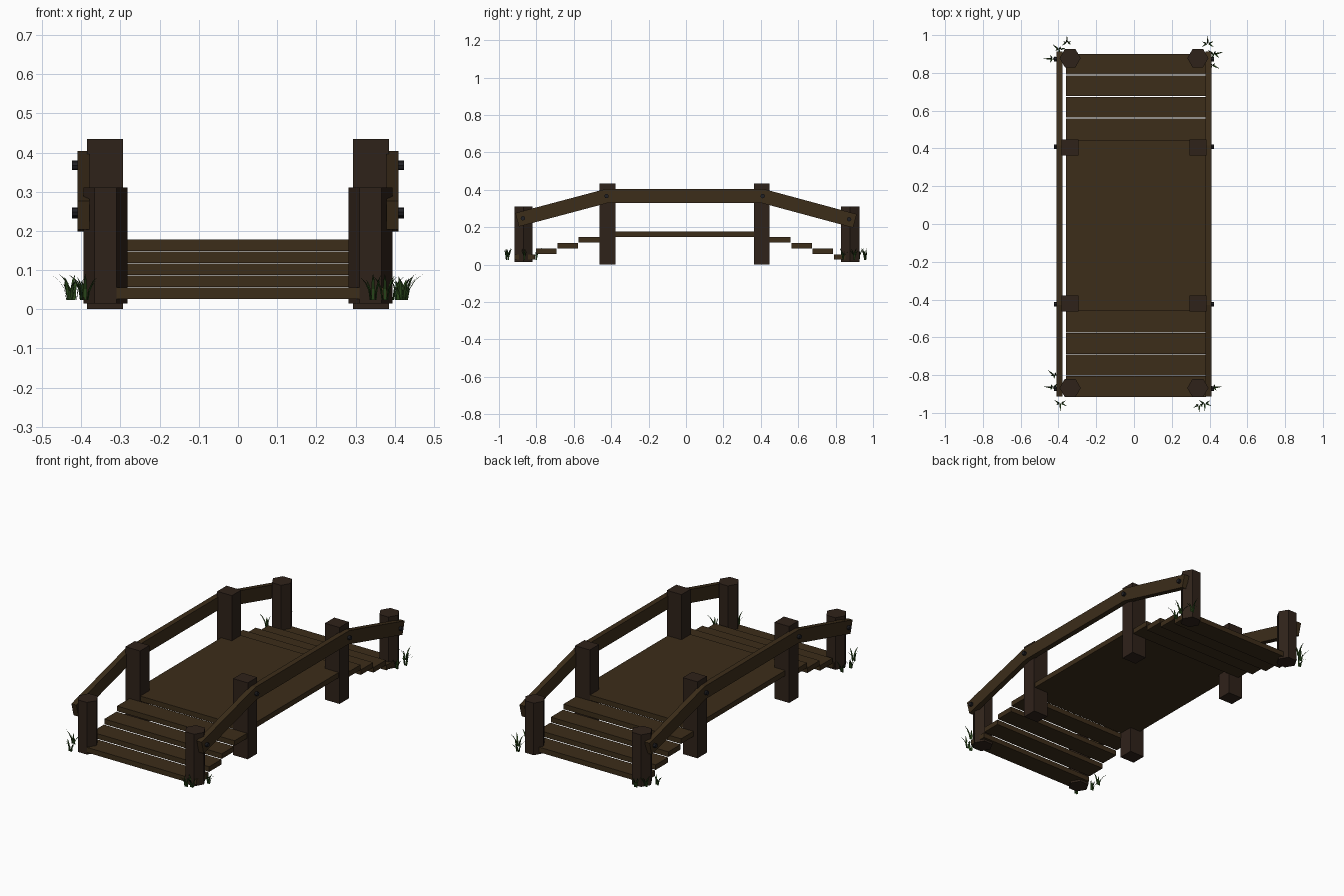
import bpy, bmesh, math, random
from mathutils import Vector

if "Cube" in bpy.data.objects:
    bpy.data.objects.remove(bpy.data.objects["Cube"])

random.seed(4)


def material(name, rgb):
    m = bpy.data.materials.new(name)
    m.diffuse_color = (*rgb, 1)
    m.use_nodes = True
    m.node_tree.nodes["Principled BSDF"].inputs["Base Color"].default_value = m.diffuse_color
    return m


PLANK = material("plank_wood", (0.045, 0.026, 0.010))
POST = material("post_wood", (0.028, 0.016, 0.010))
IRON = material("dark_iron", (0.015, 0.015, 0.018))
GRASS = material("grass_green", (0.025, 0.07, 0.012))


def finish(bm, name, mat, normals=True):
    if normals:
        bmesh.ops.recalc_face_normals(bm, faces=bm.faces)
    me = bpy.data.meshes.new(name)
    bm.to_mesh(me)
    bm.free()
    me.materials.append(mat)
    ob = bpy.data.objects.new(name, me)
    bpy.context.collection.objects.link(ob)
    return ob


def prism(name, points, offset, mat):
    """Extrude a flat outline of 3D points along an offset."""
    bm = bmesh.new()
    face = bm.faces.new([bm.verts.new(p) for p in points])
    res = bmesh.ops.extrude_face_region(bm, geom=[face])
    verts = [g for g in res["geom"] if isinstance(g, bmesh.types.BMVert)]
    bmesh.ops.translate(bm, verts=verts, vec=offset)
    # the source face stays behind as the closing cap
    return finish(bm, name, mat)


def box(name, x0, x1, y0, y1, z0, z1, mat):
    pts = [(x0, y0, z0), (x1, y0, z0), (x1, y1, z0), (x0, y1, z0)]
    return prism(name, pts, (0, 0, z1 - z0), mat)


# deck
X0, X1 = -0.36, 0.38
box("deck", X0, X1, -0.46, 0.445, 0.148, 0.178, PLANK)

# four descending steps at each end
for end, start, sy in (("front", -0.46, -1), ("back", 0.445, 1)):
    for i in range(4):
        a = start + sy * (0.114 * i + (0.004 if i else 0))
        b = start + sy * 0.114 * (i + 1)
        top = 0.147 - 0.0305 * i
        box(f"{end}_step_{i + 1}", X0, X1, min(a, b), max(a, b),
            top - 0.029, top, PLANK)

# square middle posts and hexagonal end posts
for side, sx in (("left", -1), ("right", 1)):
    for end, ym, ye in (("front", -0.42, -0.868), ("back", 0.405, 0.878)):
        x = sx * 0.339
        box(f"{end}_{side}_middle_post", x - 0.046, x + 0.046,
            ym - 0.042, ym + 0.042, 0, 0.435, POST)
        ring = [(sx * 0.338 + 0.056 * math.cos(k * math.pi / 3),
                 ye + 0.056 * math.sin(k * math.pi / 3), 0.015) for k in range(6)]
        prism(f"{end}_{side}_end_post", ring, (0, 0, 0.296), POST)

# bent handrails: flat centre, sloping ends cut square to the slope
path = [Vector(p) for p in ((-0.903, 0.24), (-0.425, 0.367), (0.41, 0.367), (0.903, 0.234))]
dirs = [(b - a).normalized() for a, b in zip(path, path[1:])]
norms = [Vector((-d.y, d.x)) for d in dirs]
upper, lower = [], []
for i, p in enumerate(path):
    n1, n2 = norms[max(i - 1, 0)], norms[min(i, 2)]
    m = (n1 + n2).normalized()
    m *= 0.0375 / m.dot(n1)
    upper.append(p + m)
    lower.append(p - m)
outline = upper + lower[::-1]
for side, sx in (("left", -1), ("right", 1)):
    prism(f"{side}_handrail", [(sx * 0.379, p.x, p.y) for p in outline],
          (sx * 0.031, 0, 0), PLANK)
    # bolts through rail and post
    for i, (y, z) in enumerate(((-0.872, 0.248), (-0.425, 0.367), (0.41, 0.367), (0.872, 0.243))):
        ring = [(sx * 0.39, y + 0.012 * math.cos(k * math.pi / 4),
                 z + 0.012 * math.sin(k * math.pi / 4)) for k in range(8)]
        prism(f"{side}_bolt_{i + 1}", ring, (sx * 0.034, 0, 0), IRON)


def blade(bm, x, y, ang, height, reach, width):
    """Curved tapering blade leaning outward."""
    out = Vector((math.cos(ang), math.sin(ang), 0))
    across = Vector((-out.y, out.x, 0))
    prev = None
    for t, w in ((0, 0.8), (0.35, 1), (0.7, 0.75)):
        c = Vector((x, y, 0.024)) + out * reach * t * t + Vector((0, 0, height * (1.3 * t - 0.3 * t * t)))
        row = [bm.verts.new(c + across * width * w * s) for s in (-0.5, 0.5)]
        if prev:
            bm.faces.new((prev[0], prev[1], row[1], row[0]))
        prev = row
    tip = bm.verts.new(Vector((x, y, 0.024 + height)) + out * reach)
    bm.faces.new((prev[0], prev[1], tip))


# grass tufts around the end posts
tufts = {
    "front_left": [(-0.42, -0.80), (-0.43, -0.865), (-0.39, -0.95)],
    "front_right": [(0.345, -0.96), (0.375, -0.95), (0.42, -0.865)],
    "back_left": [(-0.43, 0.875), (-0.395, 0.925), (-0.355, 0.96)],
    "back_right": [(0.39, 0.955), (0.425, 0.90), (0.41, 0.84)],
}
for name, spots in tufts.items():
    bm = bmesh.new()
    sy = 1 if "back" in name else -1
    sx = 1 if "right" in name else -1
    for x, y in spots:
        base = math.atan2(y - sy * 0.875, x - sx * 0.338)
        # first blade points straight away from the bridge
        if abs(y) > 0.94:
            base = sy * math.pi / 2
        for k in range(5):
            ang = base + (0, 1.1, -1.1, 2.2, -2.2)[k]
            h = 0.066 if k == 0 else random.uniform(0.04, 0.066)
            r = 0.042 if k == 0 else random.uniform(0.012, 0.034)
            r = min(r, 0.999 - abs(y))
            blade(bm, x + 0.008 * math.cos(ang), y, ang, h, r, 0.009)
    finish(bm, f"{name}_grass", GRASS, normals=False)
